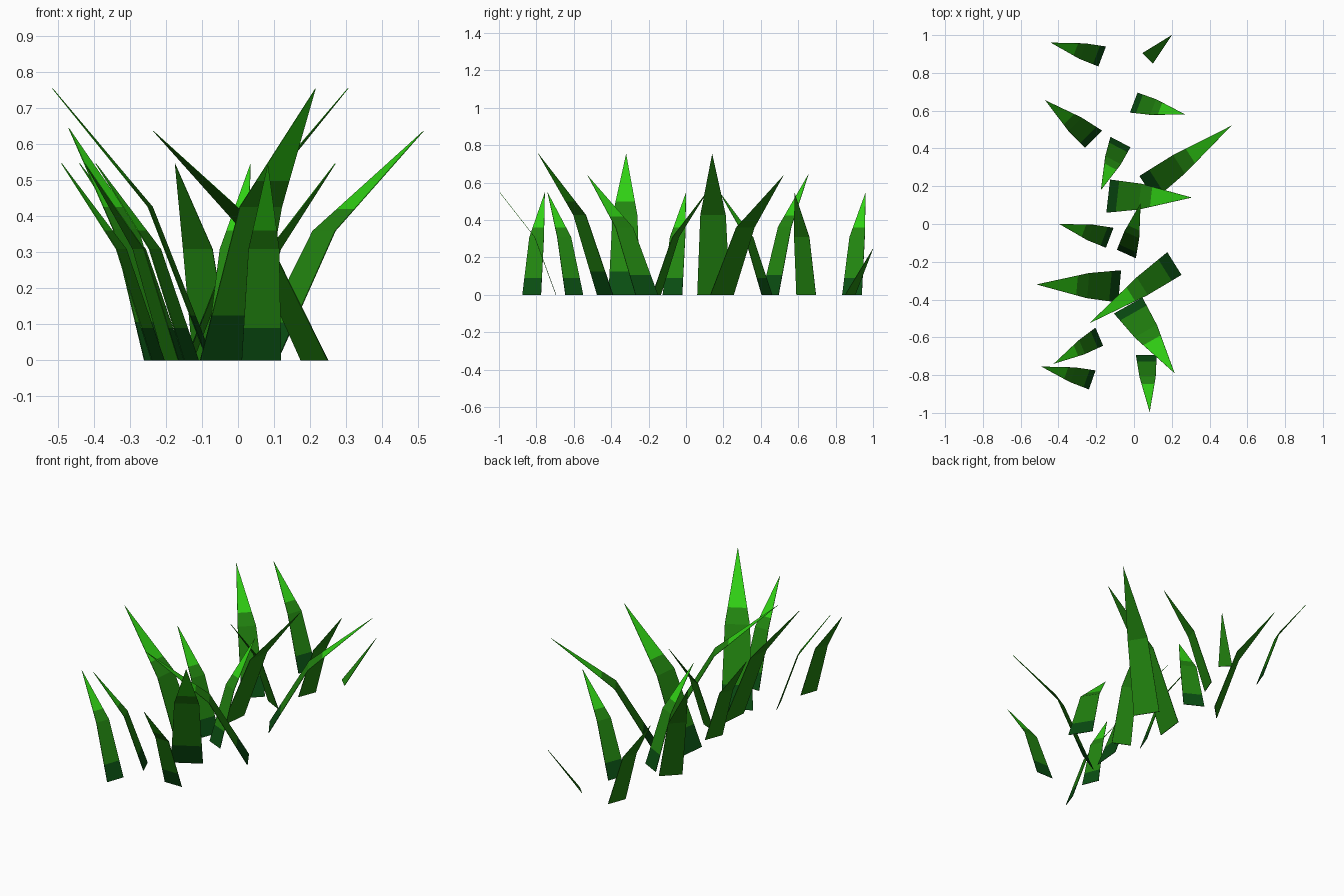
import bpy, bmesh
from mathutils import Vector

if "Cube" in bpy.data.objects:
    bpy.data.objects.remove(bpy.data.objects["Cube"])


def material(name, rgb):
    m = bpy.data.materials.new(name)
    m.diffuse_color = (*rgb, 1.0)
    m.use_nodes = True
    m.node_tree.nodes["Principled BSDF"].inputs["Base Color"].default_value = m.diffuse_color
    return m


MATS = [material("dark_green", (0.003, 0.075, 0.006)),
        material("mid_green", (0.016, 0.235, 0.005)),
        material("bright_green", (0.030, 0.640, 0.007))]

THICK = 0.003
KINK_Z, KINK_OUT, KINK_W = 0.565, 0.38, 0.78   # where a blade bends over
LEVELS = (0.0, 0.165, KINK_Z, 0.66)            # bands and bend, as part of height
BANDS = (0, 1, 1, 2)                           # colour of each section


def station(f, straight):
    """Outward lean and width at height fraction f."""
    if straight:
        return f, 1 - f
    if f <= KINK_Z:
        t = f / KINK_Z
        return KINK_OUT * t, 1 + (KINK_W - 1) * t
    t = (f - KINK_Z) / (1 - KINK_Z)
    return KINK_OUT + (1 - KINK_OUT) * t, KINK_W * (1 - t)


def blade(name, a, b, tip, h, kind="plain_back"):
    a, b, tip = (Vector((*p, 0)) for p in (a, b, tip))
    mid, half = (a + b) / 2, (b - a) / 2
    lean = tip - mid
    off = lean.normalized() * THICK
    bm = bmesh.new()
    sheets = []
    for shift in (off * -0.5, off * 0.5):      # upper side, underside
        rows = []
        for f in LEVELS:
            out, w = station(f, kind == "short")
            c = mid + lean * out + Vector((0, 0, h * f)) + shift
            rows.append([bm.verts.new(c - half * w), bm.verts.new(c + half * w)])
        end = bm.verts.new(tip + Vector((0, 0, h)) + shift)
        rows.append([end, end])
        sheets.append(rows)

    def face(verts, mat):
        bm.faces.new(list(dict.fromkeys(verts))).material_index = mat

    top, under = sheets
    for i, band in enumerate(BANDS):
        up = 1 if kind == "short" else band
        down = band if kind == "banded_back" else 1
        (l0, r0), (l1, r1) = top[i], top[i + 1]
        (m0, s0), (m1, s1) = under[i], under[i + 1]
        face((l0, r0, r1, l1), up)
        face((m0, m1, s1, s0), down)
        face((l0, l1, m1, m0), up)
        face((r0, s0, s1, r1), up)
    face((top[0][0], under[0][0], under[0][1], top[0][1]), 0)
    bmesh.ops.recalc_face_normals(bm, faces=bm.faces)
    me = bpy.data.meshes.new(name)
    bm.to_mesh(me)
    bm.free()
    for m in MATS:
        me.materials.append(m)
    bpy.context.collection.objects.link(bpy.data.objects.new(name, me))


# Base corners, tip position (plan view) and height of each blade
SMALL, MEDIUM, LARGE = 0.547, 0.637, 0.755
blade("blade_back_left", (-.15, .94), (-.19, .835), (-.44, .96), SMALL)
blade("blade_back_short", (.045, .905), (.10, .85), (.20, 1.0), .247, "short")
blade("blade_back_right", (.02, .695), (-.02, .59), (.27, .58), SMALL)
blade("blade_left_upper", (-.17, .495), (-.26, .405), (-.47, .655), .645)
blade("blade_inner_upper", (-.125, .46), (-.02, .405), (-.175, .18), SMALL)
blade("blade_right_long", (.03, .255), (.11, .13), (.515, .52), MEDIUM)
blade("blade_centre_tall", (-.125, .235), (-.145, .06), (.305, .14), LARGE)
blade("blade_left_middle", (-.11, -.02), (-.15, -.125), (-.395, 0), SMALL)
blade("blade_centre_small", (-.09, -.135), (.01, -.18), (.035, .11), SMALL)
blade("blade_left_tall", (-.07, -.245), (-.085, -.415), (-.515, -.32), LARGE)
blade("blade_crossing", (.175, -.15), (.25, -.27), (-.235, -.525), MEDIUM)
blade("blade_front_tall", (-.105, -.475), (.045, -.39), (.215, -.79), LARGE, "banded_back")
blade("blade_left_lower", (-.205, -.55), (-.165, -.645), (-.425, -.74), SMALL)
blade("blade_front_left", (-.205, -.775), (-.24, -.875), (-.49, -.755), SMALL)
blade("blade_front", (.01, -.695), (.12, -.695), (.083, -.995), SMALL, "banded_back")
